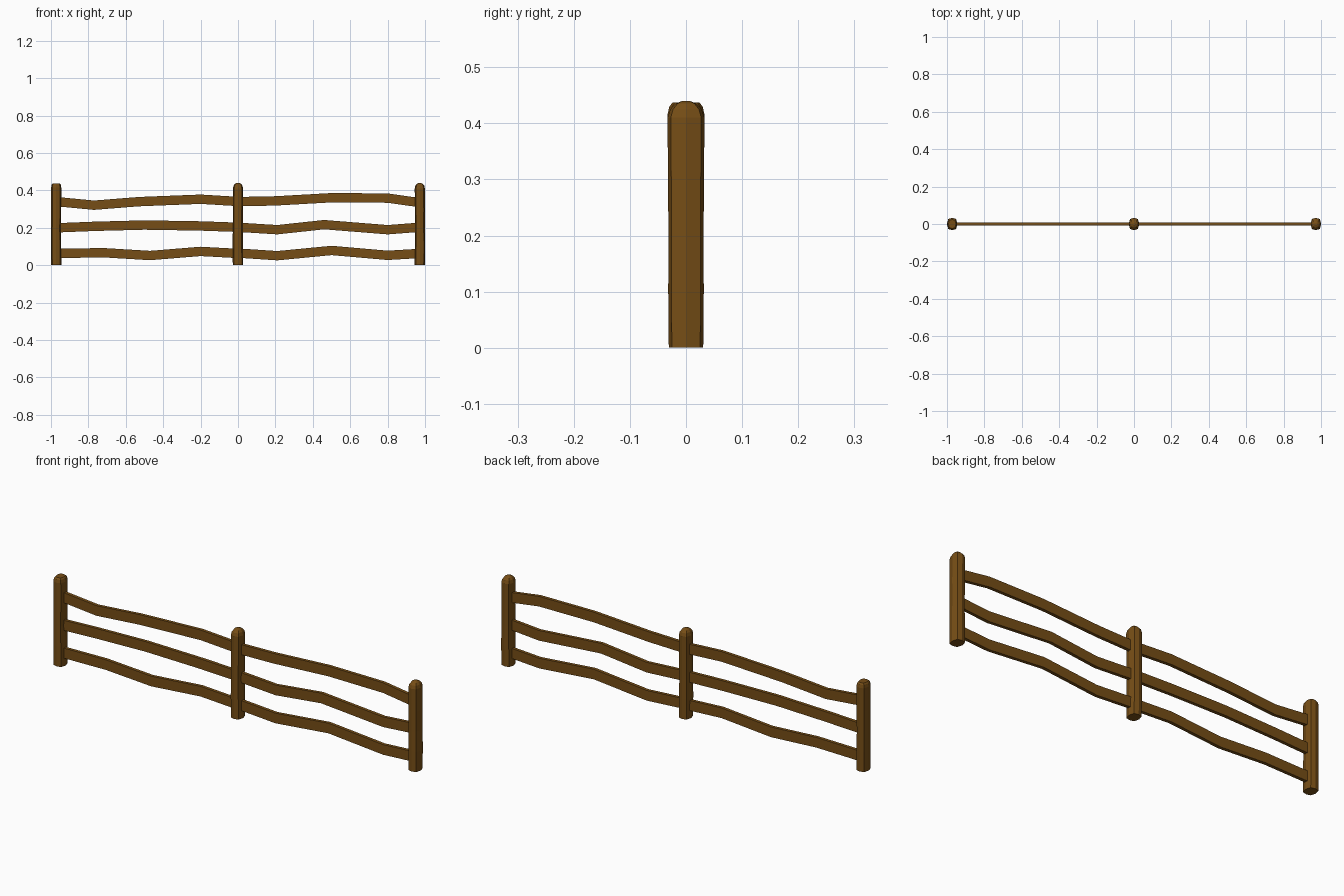
import bpy, bmesh, random

if "Cube" in bpy.data.objects:
    bpy.data.objects.remove(bpy.data.objects["Cube"])

random.seed(4)
wood = bpy.data.materials.new("brown_wood")
wood.diffuse_color = (0.18, 0.075, 0.008, 1)
wood.use_nodes = True
wood.node_tree.nodes["Principled BSDF"].inputs["Base Color"].default_value = wood.diffuse_color


def finish(name, bm):
    bmesh.ops.recalc_face_normals(bm, faces=bm.faces)
    mesh = bpy.data.meshes.new(name)
    bm.to_mesh(mesh)
    bm.free()
    mesh.materials.append(wood)
    obj = bpy.data.objects.new(name, mesh)
    bpy.context.collection.objects.link(obj)


def loft(name, rings):
    """Skin a list of closed rings and cap both ends."""
    bm = bmesh.new()
    loops = [[bm.verts.new(p) for p in ring] for ring in rings]
    for a, b in zip(loops, loops[1:]):
        for i in range(len(a)):
            j = (i + 1) % len(a)
            bm.faces.new((a[i], a[j], b[j], b[i]))
    bm.faces.new(loops[0])
    bm.faces.new(loops[-1])
    finish(name, bm)


# Posts: hewn eight-sided section, slightly wobbly, with a rounded head
SECTION = [(1, 0), (0.75, 0.82), (0, 1), (-0.75, 0.82),
           (-1, 0), (-0.75, -0.82), (0, -1), (0.75, -0.82)]


def post(name, x, head):
    shaft = [(0, 1, 0.93), (0.1, 0.98, 0.96), (0.2, 0.95, 0.95), (0.3, 0.97, 0.97)]
    rings = []
    for z, sx, sy in shaft + head:
        dx = random.uniform(-0.0015, 0.0015) if 0 < z < 0.4 else 0
        rings.append([(x + dx + 0.028 * sx * u, 0.033 * sy * v, z) for u, v in SECTION])
    loft(name, rings)


round_head = [(0.41, 0.97, 1), (0.425, 0.85, 0.85), (0.435, 0.6, 0.55), (0.44, 0.25, 0.2)]
blunt_head = [(0.415, 0.97, 1), (0.43, 0.88, 0.9), (0.437, 0.7, 0.72)]
post("left_post", -0.972, blunt_head)
post("middle_post", 0, round_head)
post("right_post", 0.972, round_head)


# Rails: thin warped planks following a few centre points (x, z)
def rail(name, path, half_height=0.025, half_depth=0.008):
    rings = []
    for x, z in path:
        h, d = half_height, half_depth
        rings.append([(x, -d, z - h), (x, d, z - h), (x, d, z + h), (x, -d, z + h)])
    loft(name, rings)


rails = {
    "left_top_rail": [(-0.97, 0.34), (-0.77, 0.321), (-0.53, 0.34), (-0.2, 0.353), (0, 0.341)],
    "left_middle_rail": [(-0.97, 0.2), (-0.77, 0.208), (-0.5, 0.215), (-0.2, 0.21), (0, 0.203)],
    "left_bottom_rail": [(-0.97, 0.063), (-0.72, 0.067), (-0.47, 0.052), (-0.2, 0.074), (0, 0.063)],
    "right_top_rail": [(0, 0.34), (0.2, 0.344), (0.5, 0.361), (0.8, 0.359), (0.97, 0.335)],
    "right_middle_rail": [(0, 0.203), (0.21, 0.19), (0.46, 0.217), (0.8, 0.19), (0.97, 0.203)],
    "right_bottom_rail": [(0, 0.065), (0.21, 0.051), (0.5, 0.079), (0.8, 0.053), (0.97, 0.063)],
}
for name, path in rails.items():
    rail(name, path)
